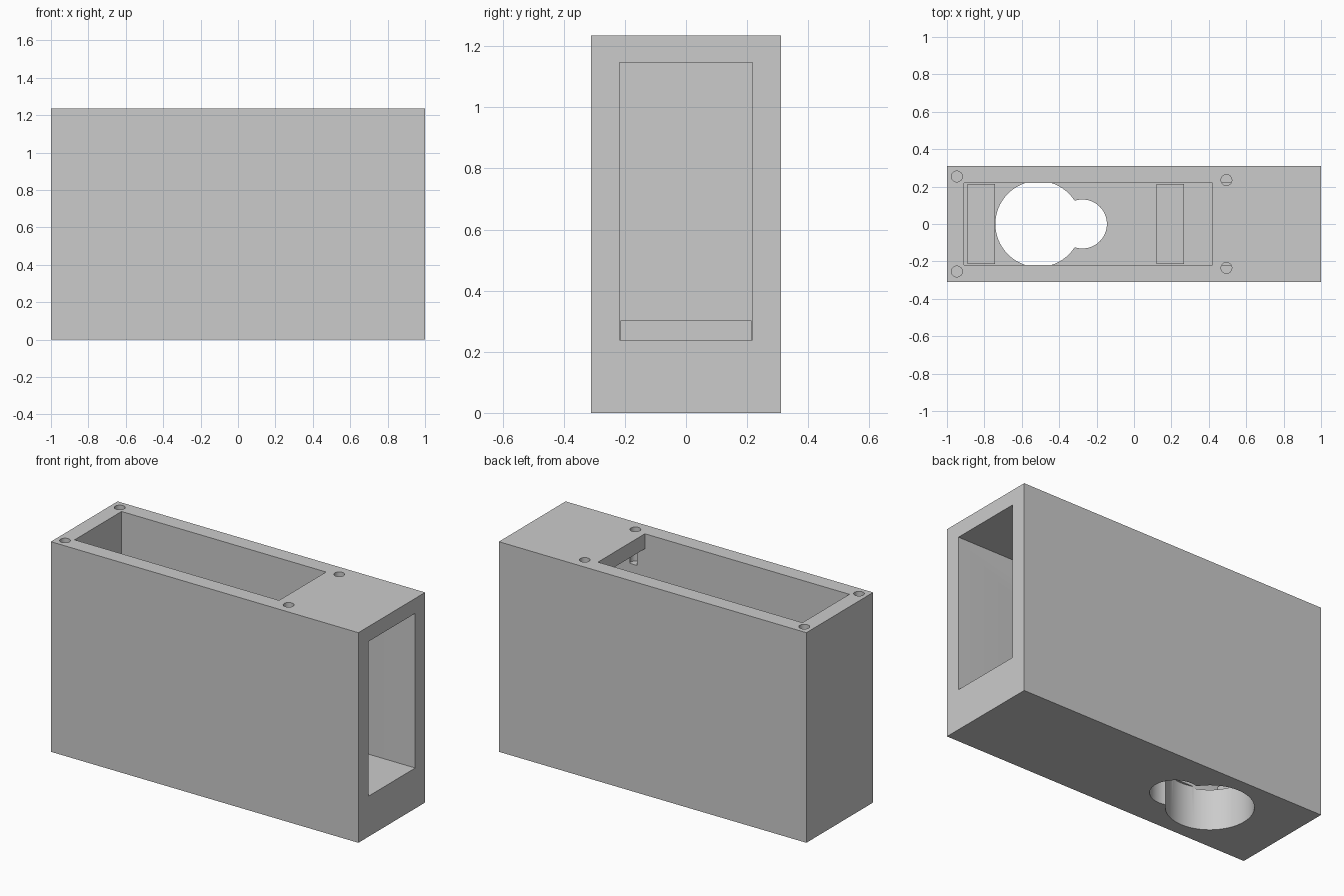
import bpy
from math import radians

cube = bpy.data.objects.get("Cube")
if cube:
    bpy.data.objects.remove(cube, do_unlink=True)

grey = bpy.data.materials.new("plain grey")
grey.use_nodes = True
COLOUR = (0.6, 0.6, 0.6, 1)
grey.diffuse_color = COLOUR
grey.node_tree.nodes["Principled BSDF"].inputs["Base Color"].default_value = COLOUR

LENGTH, HALF_WIDTH, HEIGHT = 2.0, 0.31, 1.235
FLOOR, CEILING = 0.238, 1.147
INNER = 0.218            # half width of the cavity
LEFT_WALL = -0.91        # inside of the closed end


def box(name, x0, x1, half_y, z0, z1):
    bpy.ops.mesh.primitive_cube_add(size=1, location=((x0 + x1) / 2, 0, (z0 + z1) / 2))
    ob = bpy.context.object
    ob.name = name
    ob.scale = (x1 - x0, 2 * half_y, z1 - z0)
    bpy.ops.object.transform_apply(location=True, rotation=False, scale=True)
    ob.data.materials.append(grey)
    return ob


def cylinder(name, x, y, radius, z0, z1, sides):
    bpy.ops.mesh.primitive_cylinder_add(vertices=sides, radius=radius, depth=z1 - z0,
                                        location=(x, y, (z0 + z1) / 2))
    ob = bpy.context.object
    ob.name = name
    ob.data.materials.append(grey)
    return ob


def cut(target, cutter):
    cutter.hide_render = True
    mod = target.modifiers.new("cut", 'BOOLEAN')
    mod.operation = 'DIFFERENCE'
    mod.solver = 'EXACT'
    mod.object = cutter
    bpy.context.view_layer.objects.active = target
    bpy.ops.object.modifier_apply(modifier=mod.name)
    bpy.data.objects.remove(cutter, do_unlink=True)


# Outer housing
housing = box("housing", -LENGTH / 2, LENGTH / 2, HALF_WIDTH, 0, HEIGHT)

# Long cavity open at the right end, and the opening in the top
cut(housing, box("cavity_cutter", LEFT_WALL, 1.1, INNER, FLOOR, CEILING))
cut(housing, box("top_cutter", LEFT_WALL, 0.42, INNER, CEILING - 0.1, HEIGHT + 0.1))

# Keyhole through the floor
cut(housing, cylinder("large_hole_cutter", -0.511, 0, 0.23, -0.1, FLOOR + 0.01, 96))
cut(housing, cylinder("small_hole_cutter", -0.276, 0, 0.131, -0.1, FLOOR + 0.01, 64))

# Blind screw holes in the top
for x, y in ((-0.947, 0.254), (0.494, 0.235)):
    for side in (-1, 1):
        cut(housing, cylinder("screw_cutter", x, side * y, 0.029, HEIGHT - 0.2, HEIGHT + 0.1, 32))

bpy.ops.object.select_all(action='DESELECT')
housing.select_set(True)
bpy.context.view_layer.objects.active = housing
bpy.ops.object.shade_smooth_by_angle(angle=radians(30))

# Two support blocks across the cavity floor
for name, x in (("left_support", -0.89), ("right_support", 0.12)):
    box(name, x, x + 0.147, 0.214, FLOOR, 0.303)
